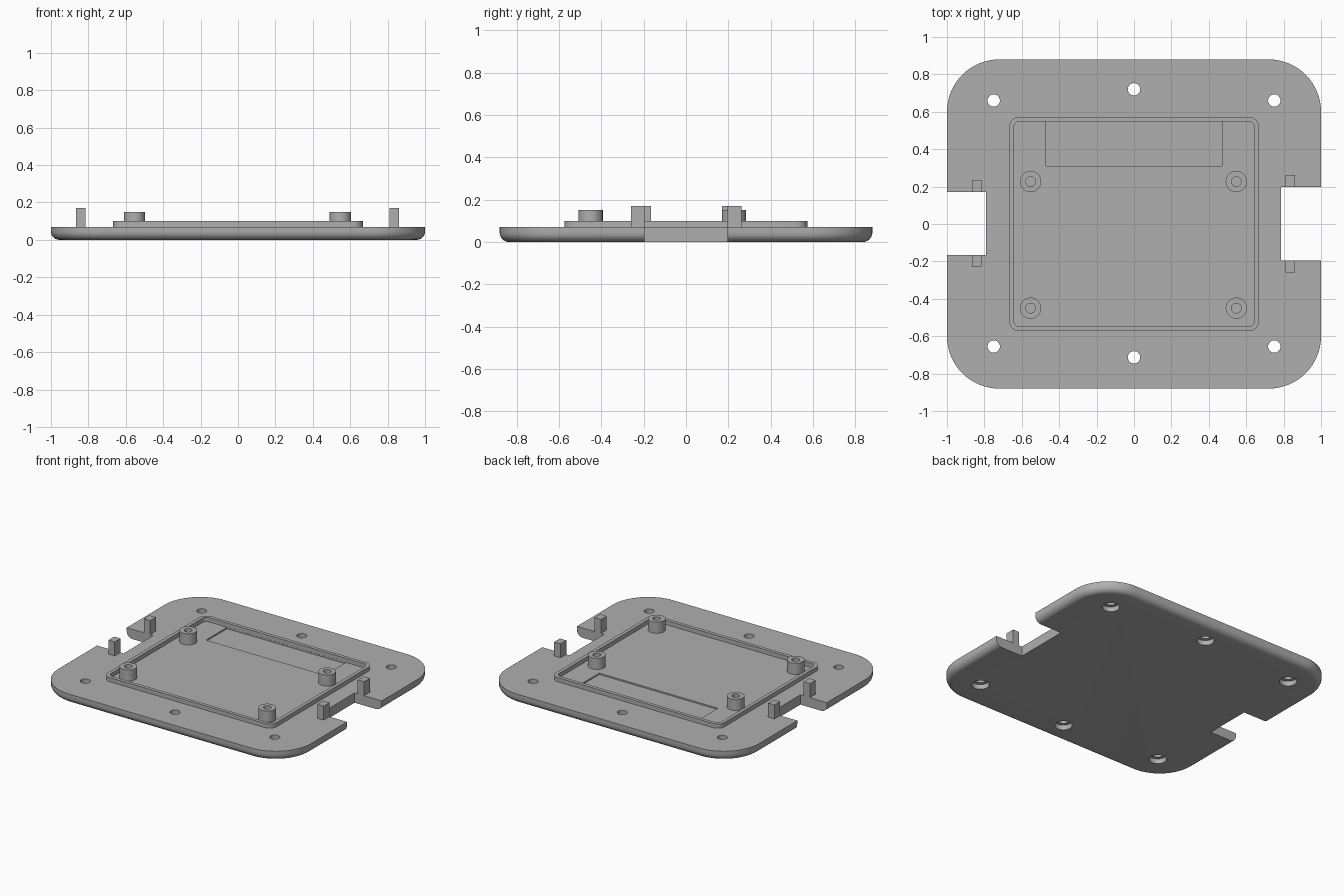
import bpy, bmesh, math

if "Cube" in bpy.data.objects:
    bpy.data.objects.remove(bpy.data.objects["Cube"], do_unlink=True)

grey = bpy.data.materials.new("grey plastic")
grey.use_nodes = True
grey.diffuse_color = (0.43, 0.43, 0.43, 1)
grey.node_tree.nodes["Principled BSDF"].inputs["Base Color"].default_value = grey.diffuse_color

TOP = 0.07  # upper face of the plate


def ring(bm, at, hx, hy, r, z, steps):
    """Rounded rectangle of vertices; a circle when hx = hy = r."""
    verts = []
    for quarter, (sx, sy) in enumerate([(1, 1), (-1, 1), (-1, -1), (1, -1)]):
        for i in range(steps + 1):
            a = (quarter + i / steps) * math.pi / 2
            verts.append(bm.verts.new((at[0] + sx * (hx - r) + r * math.cos(a),
                                       at[1] + sy * (hy - r) + r * math.sin(a), z)))
    return verts


def loft(name, rings, at=(0, 0), steps=8, closed=False):
    """Skin a stack of rounded rectangles, capped or joined end to start."""
    bm = bmesh.new()
    loops = [ring(bm, at, *r, steps) for r in rings]
    n = len(loops[0])
    pairs = list(zip(loops, loops[1:])) + ([(loops[-1], loops[0])] if closed else [])
    for a, b in pairs:
        for i in range(n):
            j = (i + 1) % n
            bm.faces.new((a[i], a[j], b[j], b[i]))
    if not closed:
        bm.faces.new(loops[0][::-1])
        bm.faces.new(loops[-1])
    bmesh.ops.remove_doubles(bm, verts=bm.verts, dist=1e-5)
    bmesh.ops.recalc_face_normals(bm, faces=bm.faces)
    return finish(name, bm)


def box(name, x0, x1, y0, y1, z0, z1):
    bm = bmesh.new()
    bmesh.ops.create_cube(bm, size=1)
    bmesh.ops.scale(bm, vec=(x1 - x0, y1 - y0, z1 - z0), verts=bm.verts)
    bmesh.ops.translate(bm, vec=((x0 + x1) / 2, (y0 + y1) / 2, (z0 + z1) / 2), verts=bm.verts)
    return finish(name, bm)


def finish(name, bm):
    mesh = bpy.data.meshes.new(name)
    bm.to_mesh(mesh)
    bm.free()
    mesh.materials.append(grey)
    obj = bpy.data.objects.new(name, mesh)
    bpy.context.collection.objects.link(obj)
    return obj


def activate(obj):
    bpy.ops.object.select_all(action="DESELECT")
    obj.select_set(True)
    bpy.context.view_layer.objects.active = obj


def cut(target, cutter):
    mod = target.modifiers.new("cut", "BOOLEAN")
    mod.operation = "DIFFERENCE"
    mod.solver = "EXACT"
    mod.object = cutter
    activate(target)
    bpy.ops.object.modifier_apply(modifier=mod.name)
    bpy.data.objects.remove(cutter, do_unlink=True)


def smooth(obj):
    activate(obj)
    bpy.ops.object.shade_smooth_by_angle(angle=math.radians(30))


# Base plate with a rounded lower edge
fillet = 0.045
rings = []
for i in range(7):
    a = i / 6 * math.pi / 2
    inset = fillet * (1 - math.sin(a))
    rings.append((1 - inset, 0.88 - inset, 0.28 - inset, fillet * (1 - math.cos(a))))
rings.append((1, 0.88, 0.28, TOP))
plate = loft("base_plate", rings, steps=16)

# Side notches and the shallow floor recess
cut(plate, box("right_notch", -1.1, -0.79, -0.165, 0.17, -0.1, 0.2))
cut(plate, box("left_notch", 0.785, 1.1, -0.195, 0.197, -0.1, 0.2))
cut(plate, box("recess", -0.47, 0.47, 0.31, 0.547, TOP - 0.01, 0.2))

# Screw holes, counterbored from below
for x, y in [(-0.75, 0.66), (0, 0.72), (0.75, 0.66), (-0.75, -0.655), (0, -0.713), (0.75, -0.655)]:
    radii = [(0.057, -0.05), (0.057, 0.035), (0.033, 0.035), (0.033, 0.15)]
    cut(plate, loft("screw_hole", [(r, r, r, z) for r, z in radii], at=(x, y)))
smooth(plate)

# Raised rim around the floor
low = TOP - 0.005
smooth(loft("raised_rim", [(0.668, 0.573, 0.055, low), (0.668, 0.573, 0.055, 0.1),
                           (0.643, 0.548, 0.03, 0.1), (0.643, 0.548, 0.03, low)], closed=True))

# Hollow mounting posts
for y, end in [(0.227, "back"), (-0.45, "front")]:
    for x, side in [(-0.553, "right"), (0.547, "left")]:
        radii = [(0.057, low), (0.057, 0.15), (0.026, 0.15), (0.026, TOP + 0.005)]
        smooth(loft(f"{end}_{side}_post", [(r, r, r, z) for r, z in radii], at=(x, y)))

# Clip pillars beside each notch
for side, x0, x1, y0, y1 in [("right", -0.865, -0.815, 0.17, 0.235), ("left", 0.81, 0.86, 0.197, 0.262)]:
    box(f"back_{side}_pillar", x0, x1, y0, y1, low, 0.17)
    shift = 0.005 if side == "right" else 0.002
    box(f"front_{side}_pillar", x0, x1, shift - y1, shift - y0, low, 0.17)
